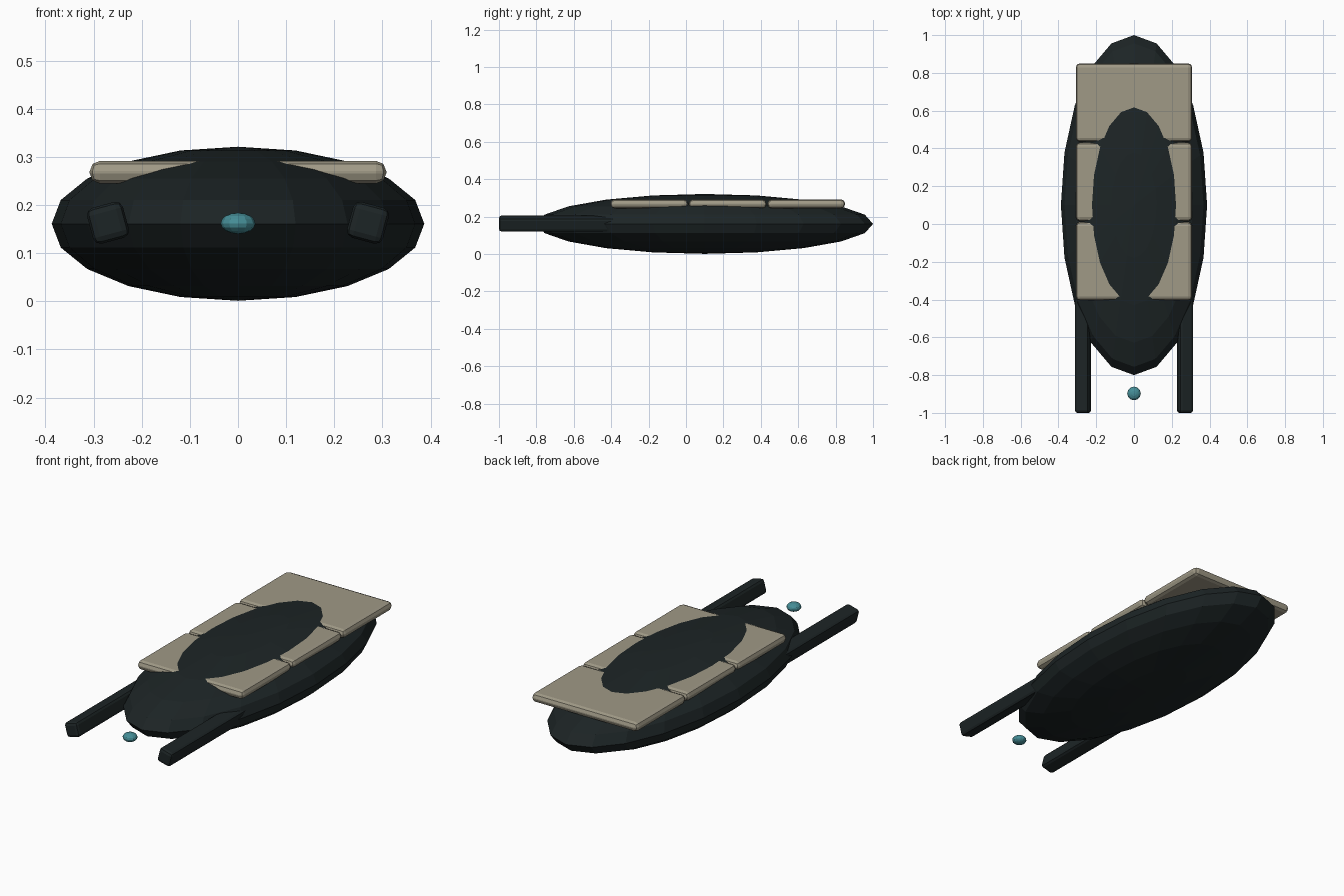
import bpy
import math

if "Cube" in bpy.data.objects:
    bpy.data.objects.remove(bpy.data.objects["Cube"])


def material(name, rgb):
    m = bpy.data.materials.new(name)
    m.diffuse_color = (*rgb, 1.0)
    m.use_nodes = True
    m.node_tree.nodes["Principled BSDF"].inputs["Base Color"].default_value = m.diffuse_color
    return m


DARK = material("dark_hull", (0.012, 0.018, 0.019))
TAN = material("tan_plate", (0.35, 0.32, 0.24))
TEAL = material("teal_glow", (0.06, 0.27, 0.31))


def ellipsoid(name, loc, radii, segments, rings, mat):
    bpy.ops.mesh.primitive_uv_sphere_add(segments=segments, ring_count=rings, radius=1, location=loc)
    ob = bpy.context.object
    ob.name = name
    ob.scale = radii
    bpy.ops.object.transform_apply(location=False, rotation=False, scale=True)
    ob.data.materials.append(mat)
    return ob


def bevelled_box(name, loc, size, bevel, mat, roll=0.0):
    bpy.ops.mesh.primitive_cube_add(size=1, location=loc)
    ob = bpy.context.object
    ob.name = name
    ob.scale = size
    bpy.ops.object.transform_apply(location=False, rotation=False, scale=True)
    ob.rotation_euler.y = roll
    mod = ob.modifiers.new("bevel", "BEVEL")
    mod.width = bevel
    mod.segments = 2
    ob.data.materials.append(mat)
    return ob


# Faceted hull, flattened and long
ellipsoid("hull", (0, 0.1, 0.161), (0.387, 0.9, 0.16), 20, 10, DARK)

# Three deck plates, pierced by the hull's crown
for i, y in enumerate((-0.197, 0.223, 0.643)):
    bevelled_box(f"deck_plate_{i + 1}", (0, y, 0.268), (0.616, 0.415, 0.047), 0.021, TAN)

# Forward prongs, rolled towards the hull
for side, label in ((-1, "left"), (1, "right")):
    bevelled_box(f"{label}_prong", (side * 0.27, -0.65, 0.163), (0.077, 0.7, 0.077),
                 0.015, DARK, roll=side * math.radians(15))

# Glowing sensor floating between the prongs
ellipsoid("sensor", (0, -0.897, 0.162), (0.036, 0.036, 0.022), 12, 8, TEAL)
